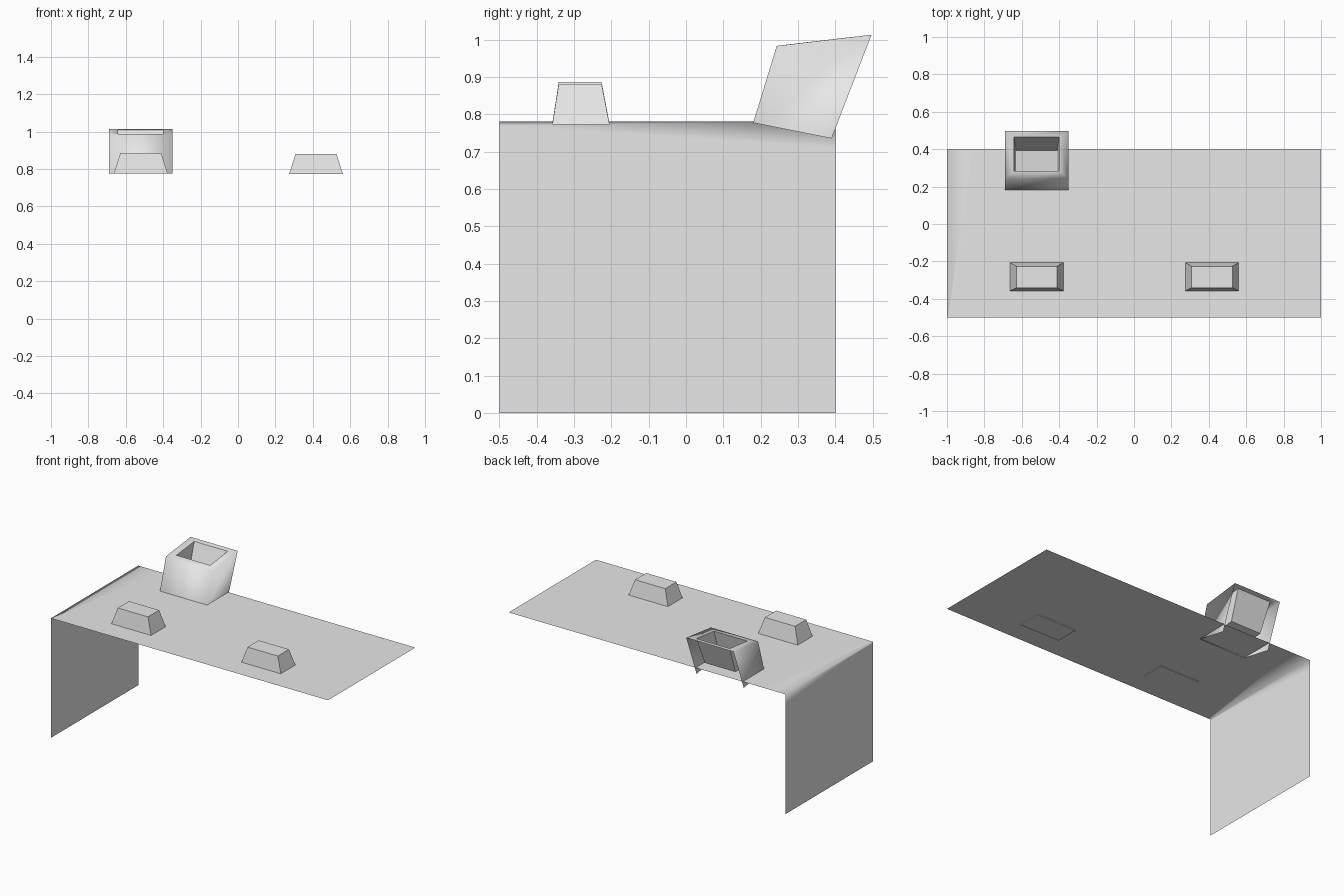
import bpy

cube = bpy.data.objects.get("Cube")
if cube:
    bpy.data.objects.remove(cube, do_unlink=True)

# Single flat colour
grey = bpy.data.materials.new("light_grey")
grey.use_nodes = True
grey.diffuse_color = (0.8, 0.8, 0.8, 1)
grey.node_tree.nodes["Principled BSDF"].inputs["Base Color"].default_value = (0.8, 0.8, 0.8, 1)


def make(name, verts, faces, smooth=False):
    mesh = bpy.data.meshes.new(name)
    mesh.from_pydata(verts, [], faces)
    mesh.materials.append(grey)
    mesh.polygons.foreach_set("use_smooth", [smooth] * len(faces))
    mesh.update()
    obj = bpy.data.objects.new(name, mesh)
    bpy.context.collection.objects.link(obj)
    return obj


def ring(x0, x1, y0, y1, z0, z1):
    """Rectangle loop; z0 is the height at the front edge, z1 at the back."""
    return [(x0, y0, z0), (x1, y0, z0), (x1, y1, z1), (x0, y1, z1)]


def bridge(a, b, sides=range(4)):
    return [(a + i, a + (i + 1) % 4, b + (i + 1) % 4, b + i) for i in sides]


# Table top and side wall: one thin sheet folded along the right edge
TOP = 0.78
sheet = []
for y, soft in ((-0.5, 0.01), (0.4, 0.07)):
    sheet += [(-1, y, 0), (-1, y, TOP - soft), (-1, y, TOP),
              (-1 + soft * 2, y, TOP), (1, y, TOP)]
make("folded_sheet", sheet, [(i, i + 1, i + 6, i + 5) for i in range(4)], smooth=True).data.flip_normals()

# Two tapered blocks near the front edge
for name, cx, low, high in (("right_block", -0.52, 0.776, 0.886),
                            ("left_block", 0.417, 0.773, 0.881)):
    verts = ring(cx - 0.144, cx + 0.144, -0.358, -0.205, low, low)
    verts += ring(cx - 0.109, cx + 0.109, -0.341, -0.226, high, high)
    make(name, verts, bridge(0, 4) + [(3, 2, 1, 0), (4, 5, 6, 7)])

# Leaning bin: open underneath and at the back, with a recess in its rim
verts = ring(-0.69, -0.35, 0.18, 0.39, 0.777, 0.735)
verts += ring(-0.69, -0.35, 0.243, 0.497, 0.983, 1.013)
verts += ring(-0.642, -0.40, 0.283, 0.465, 0.988, 1.009)
verts += ring(-0.63, -0.41, 0.235, 0.392, 0.805, 0.825)
faces = bridge(0, 4, (0, 1, 3)) + bridge(4, 8) + bridge(8, 12) + [(12, 13, 14, 15)]
bin_obj = make("leaning_bin", verts, faces, smooth=True)
for edge in bin_obj.data.edges:
    if min(edge.vertices) >= 8:
        edge.use_edge_sharp = True
